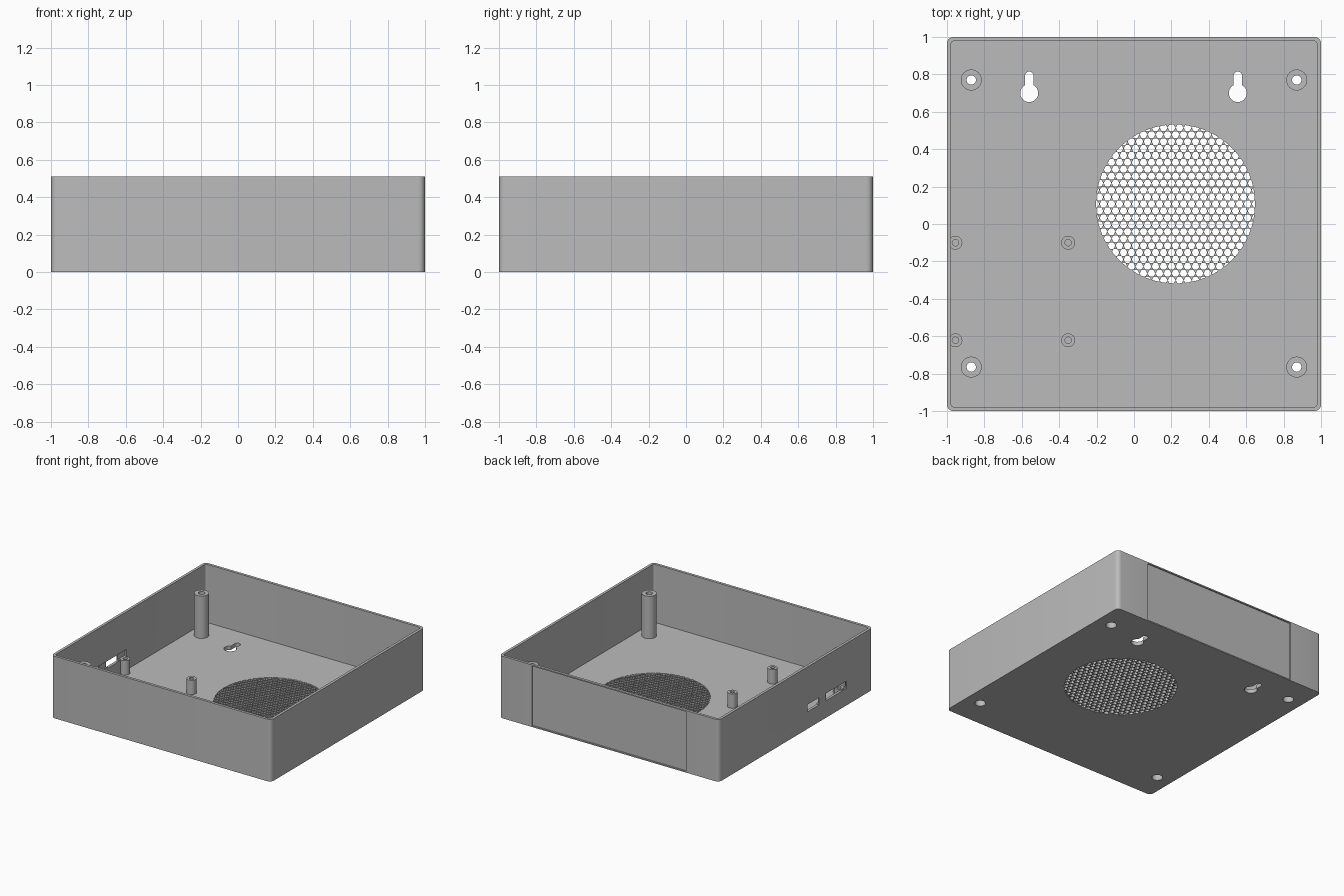
import bpy, bmesh, math
from mathutils import Matrix, Vector

if "Cube" in bpy.data.objects:
    bpy.data.objects.remove(bpy.data.objects["Cube"], do_unlink=True)

HEIGHT, WALL, FLOOR = 0.51, 0.022, 0.032

grey = bpy.data.materials.new("plain grey")
grey.use_nodes = True
grey.diffuse_color = (0.5, 0.5, 0.5, 1)
grey.node_tree.nodes["Principled BSDF"].inputs["Base Color"].default_value = (0.5, 0.5, 0.5, 1)


def add_box(bm, lo, hi, radius=0):
    """Box between two corners, with optional rounded upright edges."""
    lo, hi = Vector(lo), Vector(hi)
    size = hi - lo
    mat = Matrix.Translation((lo + hi) / 2) @ Matrix.Diagonal((*size, 1))
    verts = bmesh.ops.create_cube(bm, size=1, matrix=mat)["verts"]
    if radius:
        edges = {e for v in verts for e in v.link_edges}
        upright = [e for e in edges if abs(e.verts[0].co.z - e.verts[1].co.z) > 0.001]
        bmesh.ops.bevel(bm, geom=upright, offset=radius, segments=6,
                        profile=0.5, affect="EDGES")


def add_cylinder(bm, x, y, r, z0, z1, sides=32, turn=0):
    mat = Matrix.Translation((x, y, (z0 + z1) / 2)) @ Matrix.Rotation(turn, 4, "Z")
    bmesh.ops.create_cone(bm, cap_ends=True, segments=sides, radius1=r, radius2=r,
                          depth=z1 - z0, matrix=mat)


def make(name, build):
    bm = bmesh.new()
    build(bm)
    mesh = bpy.data.meshes.new(name)
    bm.to_mesh(mesh)
    bm.free()
    mesh.materials.append(grey)
    obj = bpy.data.objects.new(name, mesh)
    bpy.context.collection.objects.link(obj)
    return obj


def select(obj):
    bpy.ops.object.select_all(action="DESELECT")
    obj.select_set(True)
    bpy.context.view_layer.objects.active = obj


def boolean(obj, build, operation="DIFFERENCE"):
    """Combine an object with a temporary cutter."""
    cutter = build if isinstance(build, bpy.types.Object) else make("cutter", build)
    cutter.hide_render = True
    mod = obj.modifiers.new("cut", "BOOLEAN")
    mod.operation, mod.solver, mod.object = operation, "EXACT", cutter
    select(obj)
    bpy.ops.object.modifier_apply(modifier=mod.name)
    bpy.data.objects.remove(cutter, do_unlink=True)


# Open tray with rounded corners
tray = make("tray", lambda bm: add_box(bm, (-1, -1, 0), (1, 1, HEIGHT), 0.035))
inner = 1 - WALL
boolean(tray, lambda bm: add_box(bm, (-inner, -inner, FLOOR), (inner, inner, 1), 0.014))

# Shallow panel recess in the back wall
boolean(tray, lambda bm: add_box(bm, (-0.7, 0.99, 0.01), (0.7, 1.1, 0.5)))

# Board recess and port slots in the side wall
boolean(tray, lambda bm: add_box(bm, (-0.99, -0.67, 0.15), (-0.9, -0.05, 0.2)))


def ports(bm):
    for y0, y1 in ((-0.3, -0.15), (-0.655, -0.39)):
        add_box(bm, (-1.1, y0, 0.14), (-0.975, y1, 0.2))


boolean(tray, ports)

# Keyholes for wall hanging
for x in (-0.56, 0.555):
    boolean(tray, lambda bm: add_cylinder(bm, x, 0.7, 0.048, -0.1, 0.1))
    boolean(tray, lambda bm: add_box(bm, (x - 0.023, 0.7, -0.1), (x + 0.023, 0.792, 0.1)))
    boolean(tray, lambda bm: add_cylinder(bm, x, 0.792, 0.023, -0.1, 0.1))

# Round honeycomb grille
FAN_X, FAN_Y, FAN_R, PITCH = 0.222, 0.107, 0.425, 0.0428


def honeycomb(bm):
    for row in range(-12, 13):
        for col in range(-12, 13):
            dx = (col + 0.5 * (row % 2)) * PITCH
            dy = row * PITCH * math.sqrt(3) / 2
            if math.hypot(dx, dy) < FAN_R + 0.012:
                add_cylinder(bm, FAN_X + dx, FAN_Y + dy, 0.0205, -0.1, 0.1, 6, math.pi / 6)


holes = make("grille_cutter", honeycomb)
boolean(holes, lambda bm: add_cylinder(bm, FAN_X, FAN_Y, FAN_R, -0.2, 0.2, 64), "INTERSECT")
boolean(tray, holes)

parts = [tray]

# Tall corner posts, bored from below for screws
for side, x in (("right", -0.87), ("left", 0.87)):
    for end, y in (("front", -0.765), ("back", 0.77)):
        post = make(f"tall_post_{end}_{side}",
                    lambda bm: add_cylinder(bm, x, y, 0.056, 0.005, 0.38))
        boolean(post, lambda bm: add_cylinder(bm, x, y, 0.025, -0.1, 0.5))
        for part in (post, tray):
            boolean(part, lambda bm: add_cylinder(bm, x, y, 0.041, -0.1, 0.3))
        parts.append(post)

# Short board posts with blind holes
for side, x in (("outer", -0.955), ("inner", -0.352)):
    for end, y in (("front", -0.622), ("back", -0.1)):
        post = make(f"board_post_{end}_{side}",
                    lambda bm: add_cylinder(bm, x, y, 0.037, 0.01, 0.15))
        boolean(post, lambda bm: add_cylinder(bm, x, y, 0.017, FLOOR, 0.3, 24))
        parts.append(post)

# Smooth the round surfaces, keep the edges sharp
for part in parts:
    select(part)
    bpy.ops.object.shade_smooth_by_angle(angle=math.radians(30))
